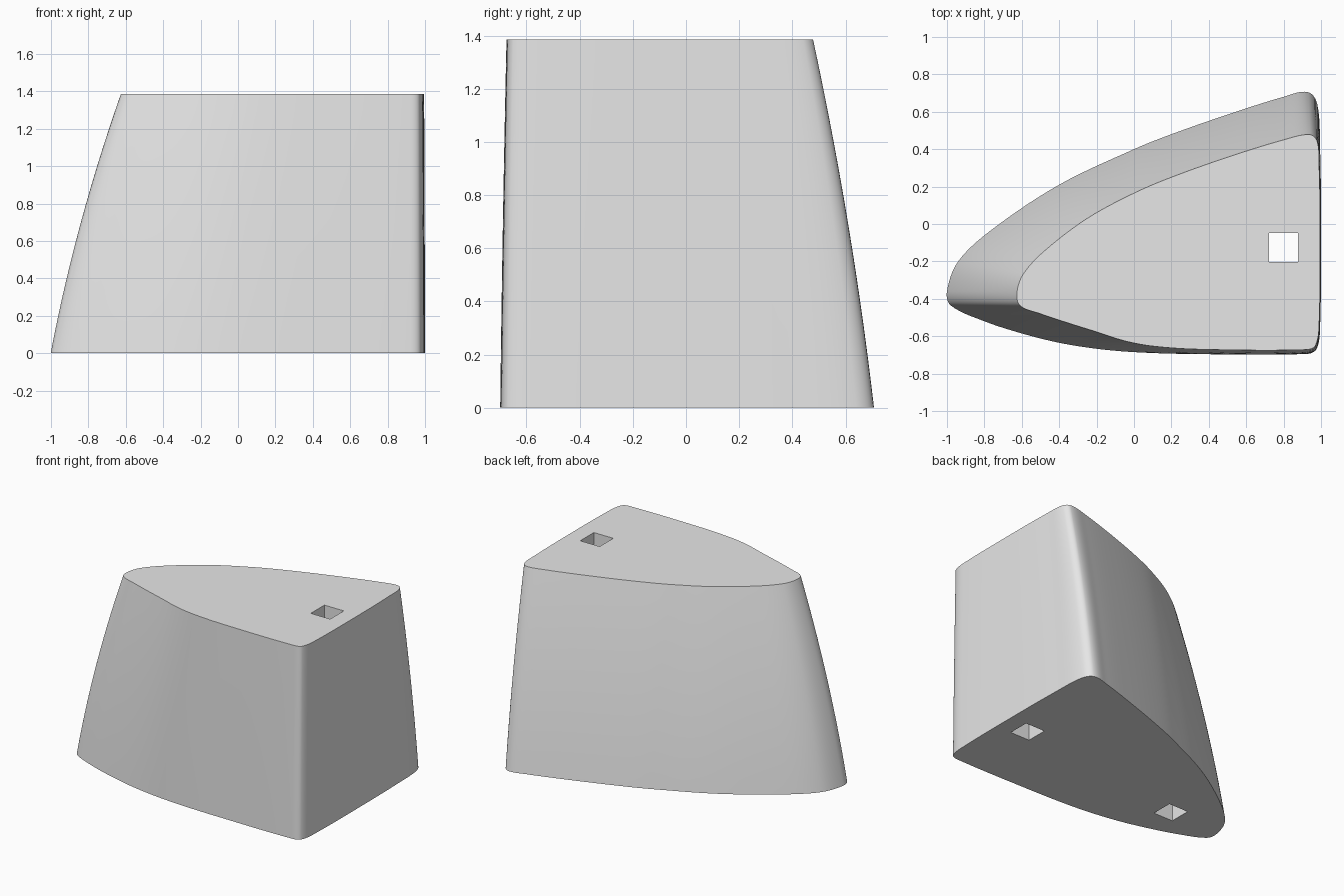
import bpy
import bmesh
from mathutils import Vector, geometry

HEIGHT = 1.385
LAYERS = 14    # rings between bottom and top
STEPS = 7      # samples between outline points

default_cube = bpy.data.objects.get("Cube")
if default_cube:
    bpy.data.objects.remove(default_cube, do_unlink=True)

# Matching outline points, counter-clockwise from the rounded nose
BOTTOM = [(-1, -.36), (-.98, -.435), (-.8, -.52), (-.6, -.585), (-.4, -.635),
          (-.2, -.667), (0, -.685), (.3, -.695), (.92, -.695), (.975, -.67),
          (.995, -.55), (1, 0), (.995, .4), (.98, .64), (.93, .705),
          (.8, .68), (.5, .585), (.2, .48), (0, .4), (-.4, .21),
          (-.76, -.03), (-.94, -.2)]
TOP = [(-.625, -.36), (-.61, -.435), (-.5, -.48), (-.35, -.53), (-.2, -.577),
       (-.05, -.625), (.1, -.653), (.35, -.67), (.92, -.672), (.97, -.65),
       (.99, -.53), (.995, 0), (.99, .3), (.98, .44), (.94, .478),
       (.8, .45), (.5, .357), (.2, .25), (0, .165), (-.25, .03),
       (-.48, -.145), (-.59, -.265)]


def smooth_loop(points):
    """Round a closed outline with tangent-matched Bezier segments."""
    pts = [Vector((x, y, 0)) for x, y in points]
    n = len(pts)
    tangents = [(pts[(i + 1) % n] - pts[i - 1]).normalized() for i in range(n)]
    loop = []
    for i in range(n):
        j = (i + 1) % n
        reach = (pts[j] - pts[i]).length / 3
        loop += geometry.interpolate_bezier(
            pts[i], pts[i] + tangents[i] * reach,
            pts[j] - tangents[j] * reach, pts[j], STEPS + 1)[:-1]
    return loop


def new_object(name, bm):
    bmesh.ops.recalc_face_normals(bm, faces=bm.faces)
    mesh = bpy.data.meshes.new(name)
    bm.to_mesh(mesh)
    bm.free()
    obj = bpy.data.objects.new(name, mesh)
    bpy.context.collection.objects.link(obj)
    return obj


def loft(name, lower, upper):
    """Stack rings from one outline to the other with bulging walls."""
    bm = bmesh.new()
    rings = []
    for k in range(LAYERS + 1):
        s = k / LAYERS
        blend = .7 * s + .3 * s * s
        lift = Vector((0, 0, HEIGHT * s))
        rings.append([bm.verts.new(a.lerp(b, blend) + lift)
                      for a, b in zip(lower, upper)])
    for low, high in zip(rings, rings[1:]):
        for i in range(len(low)):
            bm.faces.new((low[i - 1], low[i], high[i], high[i - 1]))
    bm.faces.new(rings[0])
    bm.faces.new(rings[-1])
    return new_object(name, bm)


def cut_square(target, x, y, z_low, z_high, width=.155):
    """Cut a vertical square hole."""
    bm = bmesh.new()
    bmesh.ops.create_cube(bm, size=1)
    bmesh.ops.scale(bm, verts=bm.verts, vec=(width, width, z_high - z_low))
    bmesh.ops.translate(bm, verts=bm.verts, vec=(x, y, (z_low + z_high) / 2))
    cutter = new_object("hole_cutter", bm)
    cutter.hide_render = True
    cut = target.modifiers.new("square_hole", "BOOLEAN")
    cut.operation = "DIFFERENCE"
    cut.solver = "EXACT"
    cut.object = cutter
    bpy.context.view_layer.objects.active = target
    bpy.ops.object.modifier_apply(modifier=cut.name)
    bpy.data.objects.remove(cutter, do_unlink=True)


# Tapered body
body = loft("tapered_body", smooth_loop(BOTTOM), smooth_loop(TOP))

# Through hole at the wide end, blind socket under the nose
cut_square(body, .8, -.125, -.1, HEIGHT + .1)
cut_square(body, -.59, -.33, -.1, .6)

# Plain grey finish
grey = bpy.data.materials.new("plain_grey")
grey.use_nodes = True
colour = (.8, .8, .8, 1)
grey.diffuse_color = colour
grey.node_tree.nodes["Principled BSDF"].inputs["Base Color"].default_value = colour
body.data.materials.clear()
body.data.materials.append(grey)

# Smooth walls with crisp rims
bpy.ops.object.select_all(action="DESELECT")
body.select_set(True)
bpy.context.view_layer.objects.active = body
bpy.ops.object.shade_smooth_by_angle(angle=.6)
